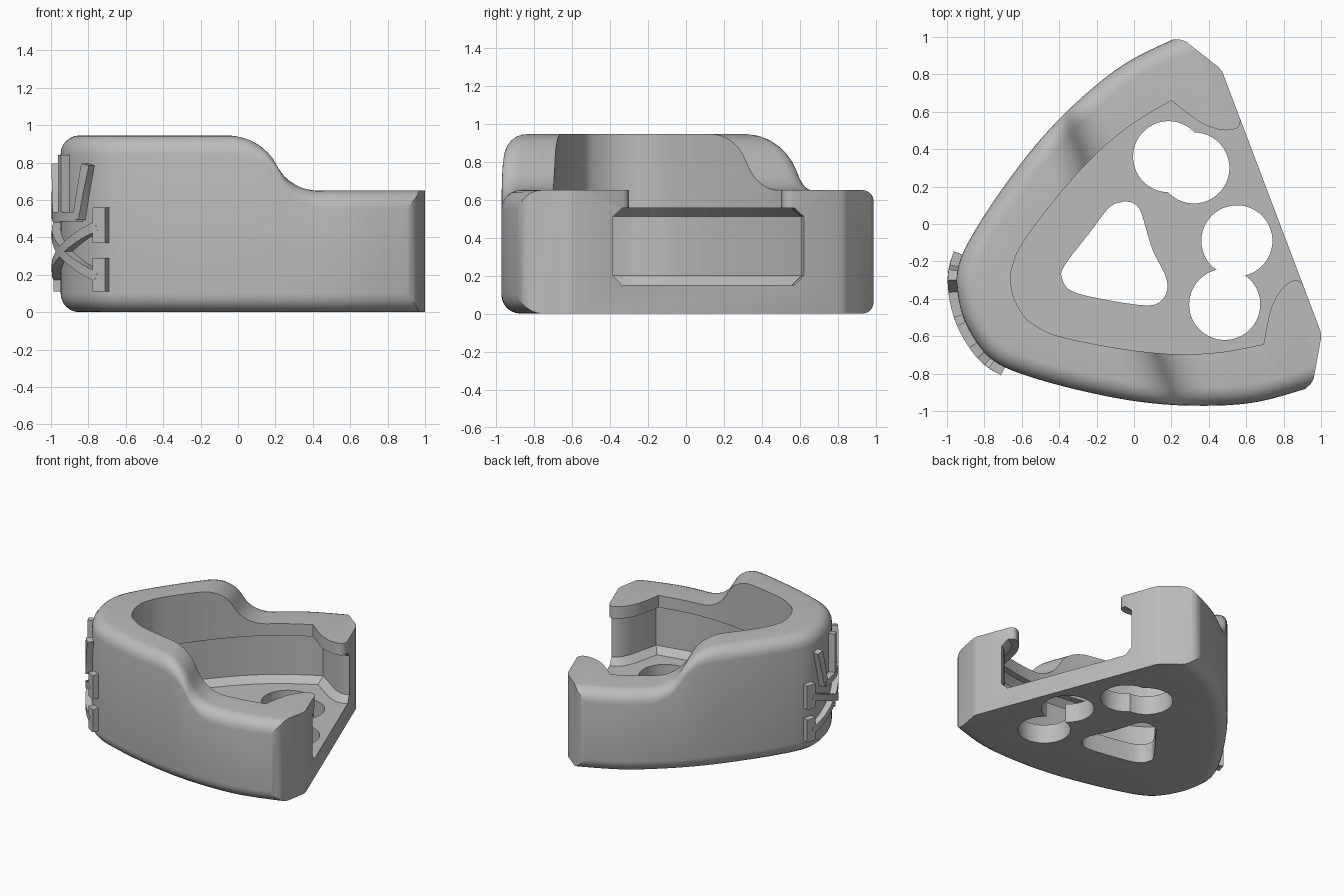
import bpy, bmesh, math
from mathutils import Vector

cube = bpy.data.objects.get("Cube")
if cube:
    bpy.data.objects.remove(cube, do_unlink=True)

grey = bpy.data.materials.new("plain grey")
grey.use_nodes = True
grey.diffuse_color = (0.5, 0.5, 0.5, 1)
grey.node_tree.nodes["Principled BSDF"].inputs["Base Color"].default_value = (0.5, 0.5, 0.5, 1)

# Local frame: "a" runs from the nose to the open mouth, "b" runs across
AXIS, CROSS = Vector((0.935, 0.354, 0)), Vector((-0.354, 0.935, 0))


def place(a, b, z):
    return AXIS * a + CROSS * (b - 0.15) + Vector((0, 0, z))


def mirrored(half):
    """Half outline (nose first) turned into a full one."""
    return [(a, -b) for a, b in reversed(half) if b > 0] + half


def spline(pts, steps):
    """Smooth curve through the points."""
    p = [Vector(q) for q in pts]
    p = [2 * p[0] - p[1]] + p + [2 * p[-1] - p[-2]]
    out = []
    for i in range(1, len(p) - 2):
        m0, m1 = (p[i + 1] - p[i - 1]) / 2, (p[i + 2] - p[i]) / 2
        for k in range(steps):
            t = k / steps
            out.append((2*t**3 - 3*t*t + 1) * p[i] + (t**3 - 2*t*t + t) * m0
                       + (3*t*t - 2*t**3) * p[i + 1] + (t**3 - t*t) * m1)
    return [tuple(q) for q in out + [p[-2]]]


def offset(pts, d):
    """Move an open outline outward by d with mitred corners."""
    p = [Vector(q) for q in pts]
    nrm = []
    for u, v in zip(p, p[1:]):
        t = (v - u).normalized()
        nrm.append(Vector((-t.y, t.x)))
    out = []
    for i, q in enumerate(p):
        n1, n2 = nrm[max(i - 1, 0)], nrm[min(i, len(nrm) - 1)]
        out.append(tuple(q + (n1 + n2) * (d / (1 + n1.dot(n2)))))
    return out


def loft(name, rings, strips=False):
    """Closed solid through rings of points, capped at both ends."""
    bm = bmesh.new()
    rows = [[bm.verts.new(v) for v in ring] for ring in rings]
    n = len(rows[0])
    for lo, hi in zip(rows, rows[1:]):
        for i in range(n):
            j = (i + 1) % n
            bm.faces.new((lo[i], lo[j], hi[j], hi[i]))
    for row in (rows[0], rows[-1]):
        if not strips:
            bm.faces.new(row)
            continue
        for i in range(n // 2):
            bm.faces.new(list(dict.fromkeys(
                (row[i], row[i + 1], row[n - 2 - i], row[n - 1 - i]))))
    bmesh.ops.recalc_face_normals(bm, faces=bm.faces)
    mesh = bpy.data.meshes.new(name)
    bm.to_mesh(mesh)
    bm.free()
    mesh.materials.append(grey)
    ob = bpy.data.objects.new(name, mesh)
    bpy.context.collection.objects.link(ob)
    return ob


def carve(target, cutter, operation="DIFFERENCE"):
    cutter.hide_render = True
    mod = target.modifiers.new("carve", "BOOLEAN")
    mod.operation, mod.object, mod.solver = operation, cutter, "EXACT"
    bpy.context.view_layer.objects.active = target
    bpy.ops.object.modifier_apply(modifier=mod.name)
    bpy.data.objects.remove(cutter, do_unlink=True)


def prism(name, outline, z0, z1):
    return loft(name, [[place(a, b, z) for a, b in outline] for z in (z0, z1)])


# Rim height: tall around the nose, an S-shaped step, low at the mouth
HIGH, LOW, MID, HALF = 0.945, 0.65, -0.13, 0.225
DROP = (HIGH - LOW) / 2
R = (HALF**2 + DROP**2) / (2 * DROP)


def rim(a):
    if a <= MID - HALF:
        return HIGH
    if a <= MID:
        return HIGH - R + math.sqrt(R * R - (a - MID + HALF)**2)
    if a <= MID + HALF:
        return LOW + R - math.sqrt(R * R - (a - MID - HALF)**2)
    return LOW


# Outer shell with rounded top and bottom edges
outer = spline(mirrored([(-1.03, 0), (-1.005, 0.17), (-0.945, 0.29), (-0.822, 0.407),
                         (-0.6, 0.57), (-0.33, 0.738), (-0.06, 0.866), (0.24, 0.965),
                         (0.53, 0.998), (0.8, 1.0)]), 10)
FILLET = 0.1
angles = [math.radians(15 * k) for k in range(7)]
rings = []
for t in angles:
    z = FILLET * (1 - math.cos(t))
    rings.append([place(a, b, z) for a, b in offset(outer, FILLET * (math.sin(t) - 1))])
for t in angles:
    rise = FILLET * (math.sin(t) - 1)
    rings.append([place(a, b, rim(a) + rise)
                  for a, b in offset(outer, FILLET * (math.cos(t) - 1))])
body = loft("holder_body", rings, strips=True)

# Flat mouth side with chamfered corners
ends = [(-2, 2), (0.45, 1.05), (0.54, 1.0), (0.58, 0.985), (0.605, 0.965),
        (0.695, 0.815), (0.72, 0.775), (0.73, 0.74)]
carve(body, prism("end_trim", mirrored(ends), -1, 2), "INTERSECT")

# Wide lower chamber with chamfered floor and ceiling
core = spline(mirrored([(-0.74, 0), (-0.725, 0.1), (-0.69, 0.165), (-0.59, 0.268),
                        (-0.317, 0.44), (-0.05, 0.575), (0.19, 0.655), (0.42, 0.697)]), 6)


def with_mouth(lip):
    return [(a, -b) for a, b in reversed(lip)] + core + lip


chamber = with_mouth([(0.53, 0.535), (0.61, 0.46), (0.68, 0.437), (0.9, 0.435)])
levels = [(0.15, 0.05), (0.2, 0.1), (0.51, 0.1), (0.555, 0.05)]
carve(body, loft("chamber", [[place(a, b, z) for a, b in offset(chamber, d)]
                             for z, d in levels]))

# Narrower upper opening with rounded lips
lip = spline([(0.42, 0.697), (0.495, 0.575), (0.545, 0.51), (0.61, 0.458), (0.66, 0.438),
              (0.70, 0.436), (0.725, 0.46), (0.735, 0.5)], 4)[1:] + [(0.8, 0.5)]
carve(body, prism("opening", with_mouth(lip), 0.5, 1.3))

# Floor holes: two pairs of overlapping circles
for x, y in ((0.185, 0.36), (0.32, 0.30), (0.55, -0.09), (0.485, -0.43)):
    circle = [(x + 0.19 * math.cos(k * math.tau / 64), y + 0.19 * math.sin(k * math.tau / 64))
              for k in range(64)]
    carve(body, loft("round_hole", [[(p, q, z) for p, q in circle] for z in (-0.2, 0.3)]))

# Floor hole: rounded triangle
tri = spline([(-0.05, 0.122), (-0.13, 0.09), (-0.24, -0.05), (-0.37, -0.22), (-0.385, -0.29),
              (-0.33, -0.36), (-0.15, -0.405), (0.06, -0.435), (0.14, -0.415),
              (0.178, -0.35), (0.165, -0.27), (0.1, -0.14), (0.06, -0.01), (0.035, 0.07),
              (0.0, 0.11), (-0.05, 0.122)], 5)[:-1]
carve(body, loft("triangle_hole", [[(p, q, z) for p, q in tri] for z in (-0.2, 0.3)]))


# Raised ribs that follow the curve of the nose
def wall(s, z, depth):
    """Point at arc length s from the nose, pushed out by depth."""
    i, left = len(outer) // 2, abs(s)
    while True:
        p, q = Vector(outer[i]), Vector(outer[i + 1])
        if left <= (q - p).length:
            break
        left -= (q - p).length
        i += 1
    t = (q - p).normalized()
    v = p + t * left + Vector((-t.y, t.x)) * depth
    return place(v.x, math.copysign(v.y, s), z)


def rib(name, start, end, width):
    p, q = Vector(start), Vector(end)
    d = (q - p).normalized() * width / 2
    side = Vector((-d.y, d.x))
    sections = []
    for k in range(13):
        c = p.lerp(q, k / 12)
        sections.append([wall(*(c + side * m), h)
                         for m, h in ((-1, -0.03), (-1, 0.048), (1, 0.048), (1, -0.03))])
    return loft(name, sections)


ribs = [rib("level_rib", (-0.17, 0.51), (0.17, 0.51), 0.05),
        rib("upright_rib", (0, 0.53), (0, 0.84), 0.045)]
for m, side in ((1, "left"), (-1, "right")):
    ribs += [rib(side + "_upper_pad", (0.315 * m, 0.37), (0.315 * m, 0.56), 0.07),
             rib(side + "_lower_pad", (0.315 * m, 0.11), (0.315 * m, 0.29), 0.07),
             rib(side + "_cross_rib", (0.3 * m, 0.46), (-0.3 * m, 0.19), 0.05),
             rib(side + "_slanted_rib", (0.165 * m, 0.5), (0.235 * m, 0.79), 0.05)]

# Smooth shading with crisp edges
bpy.ops.object.select_all(action="DESELECT")
for ob in [body] + ribs:
    ob.select_set(True)
bpy.context.view_layer.objects.active = body
bpy.ops.object.shade_smooth_by_angle(angle=math.radians(30))
